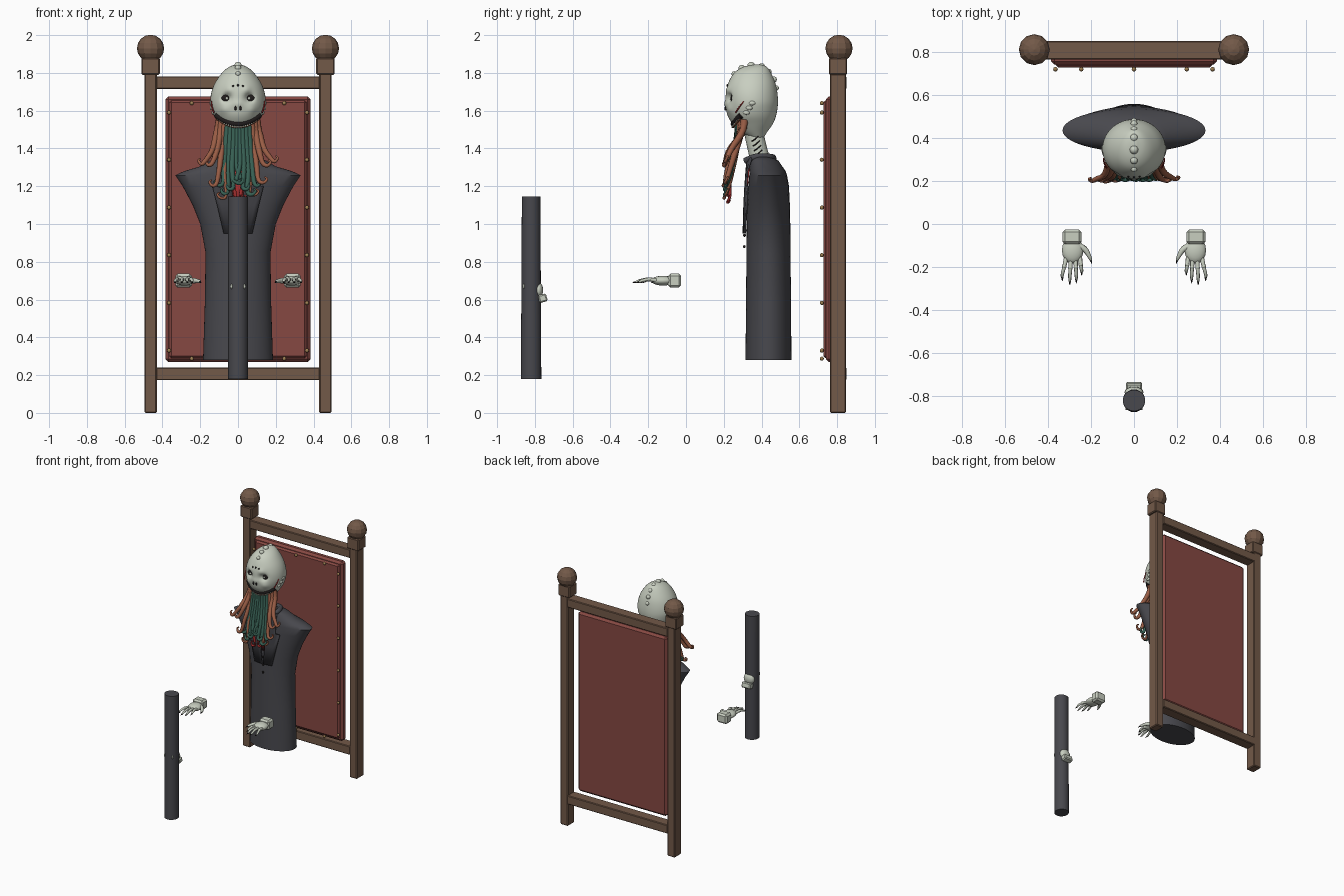
import bpy, bmesh, math, random
from mathutils import Vector, Matrix

if "Cube" in bpy.data.objects:
    bpy.data.objects.remove(bpy.data.objects["Cube"])
random.seed(4)

def mat(name, r, g, b):
    m = bpy.data.materials.new(name)
    m.diffuse_color = (r, g, b, 1)
    m.use_nodes = True
    m.node_tree.nodes["Principled BSDF"].inputs["Base Color"].default_value = m.diffuse_color
    return m
WOOD = mat("wood", .17, .10, .065)
RED = mat("red_leather", .24, .065, .055)
BRASS = mat("brass", .35, .22, .09)
CLOTH = mat("dark_cloth", .065, .065, .075)
TRIM = mat("trim_cloth", .05, .05, .058)
SKIN = mat("pale_skin", .58, .62, .53)
DARK = mat("near_black", .015, .012, .012)
ORANGE = mat("orange_flesh", .32, .11, .06)
GREEN = mat("green_flesh", .04, .12, .09)
CRIMSON = mat("crimson", .40, .03, .03)

def finish(bm, name, m, smooth=True, angle=35):
    bmesh.ops.recalc_face_normals(bm, faces=bm.faces)
    me = bpy.data.meshes.new(name)
    bm.to_mesh(me)
    bm.free()
    ob = bpy.data.objects.new(name, me)
    bpy.context.collection.objects.link(ob)
    me.materials.append(m)
    if smooth:
        bpy.ops.object.select_all(action='DESELECT')
        ob.select_set(True)
        bpy.context.view_layer.objects.active = ob
        bpy.ops.object.shade_smooth_by_angle(angle=math.radians(angle))
    return ob

def box(name, c, s, m, bevel=0.0, rx=0.0):
    bm = bmesh.new()
    bmesh.ops.create_cube(bm, size=1, matrix=Matrix.Translation(c) @ Matrix.Rotation(rx, 4, 'X') @ Matrix.Diagonal((*s, 1)))
    if bevel:
        bmesh.ops.bevel(bm, geom=bm.edges[:], offset=bevel, segments=1, affect='EDGES')
    return finish(bm, name, m, False)

def ball(name, c, r, m, seg=16, rings=10, smooth=True):
    r = (r, r, r) if isinstance(r, (int, float)) else r
    bm = bmesh.new()
    bmesh.ops.create_uvsphere(bm, u_segments=seg, v_segments=rings, radius=1,
                              matrix=Matrix.Translation(c) @ Matrix.Diagonal((*r, 1)))
    return finish(bm, name, m, smooth, 60)

def skin_rings(bm, rings):
    n = len(rings[0])
    vs = [[bm.verts.new(p) for p in r] for r in rings]
    for a, b in zip(vs, vs[1:]):
        for i in range(n):
            bm.faces.new((a[i], a[(i + 1) % n], b[(i + 1) % n], b[i]))
    bm.faces.new(vs[0])
    bm.faces.new(vs[-1])

def spline(pts, t):
    # Catmull-Rom sample of a list of tuples, t in 0..1
    k = min(int(t * (len(pts) - 1)), len(pts) - 2)
    u = t * (len(pts) - 1) - k
    p = [Vector(pts[max(0, min(len(pts) - 1, k + j))]) for j in (-1, 0, 1, 2)]
    return .5 * (2 * p[1] + (p[2] - p[0]) * u + (2 * p[0] - 5 * p[1] + 4 * p[2] - p[3]) * u * u
                 + (3 * p[1] - p[0] - 3 * p[2] + p[3]) * u ** 3)

def tube(name, pts, r0, r1, m, steps=18, sides=8):
    bm = bmesh.new()
    rings = []
    for i in range(steps + 1):
        t = i / steps
        c = spline(pts, t)
        d = (spline(pts, min(1, t + .02)) - spline(pts, max(0, t - .02))).normalized()
        q = Vector((0, 0, 1)).rotation_difference(d)
        r = r0 + (r1 - r0) * t
        rings.append([c + q @ Vector((r * math.cos(a), r * math.sin(a), 0))
                      for a in (j * math.tau / sides for j in range(sides))])
    skin_rings(bm, rings)
    return finish(bm, name, m, True, 50)

def section(prof, z):
    # linear lookup of (half width, front y, back y) at height z
    for a, b in zip(prof, prof[1:]):
        if a[0] <= z <= b[0]:
            u = (z - a[0]) / (b[0] - a[0])
            return [a[i] + (b[i] - a[i]) * u for i in (1, 2, 3)]
    return prof[-1][1:]

def front(prof, x, z):
    w, f, b = section(prof, z)
    return (f + b) / 2 - (b - f) / 2 * math.sqrt(max(0, 1 - (x / w) ** 2))

def ring(z, w, f, b, n):
    return [Vector((w * math.cos(a), (f + b) / 2 + (b - f) / 2 * math.sin(a), z))
            for a in (i * math.tau / n for i in range(n))]

# chair back frame, padded panel and studs
for s in (-1, 1):
    box("frame_post", (s * .463, .805, .93), (.066, .085, 1.86), WOOD, .006)
    box("post_collar", (s * .463, .805, 1.835), (.098, .095, .09), WOOD, .006)
    ball("post_finial", (s * .463, .81, 1.93), .072, WOOD, 12, 8, False)
for z in (.207, 1.748):
    box("frame_rail", (0, .807, z), (.87, .085, .068), WOOD, .005)
box("back_panel", (0, .768, .972), (.77, .056, 1.405), RED, .016)
box("panel_cushion", (0, .742, .972), (.73, .03, 1.365), RED, .012)
studs = [(s * .365, z) for s in (-1, 1) for z in (.33, .582, .835, 1.087, 1.34, 1.59)]
studs += [(x, z) for x in (-.245, 0, .245) for z in (.287, 1.64)]
for x, z in studs:
    ball("panel_stud", (x, .719, z), .011, BRASS, 8, 6)

# coat body
COAT = [(.28, .185, .315, .558), (.6, .175, .318, .556), (.85, .172, .32, .553), (1.0, .20, .322, .552),
        (1.1, .24, .325, .55), (1.2, .293, .33, .545), (1.258, .332, .335, .535), (1.28, .285, .335, .527),
        (1.305, .20, .335, .51), (1.335, .15, .335, .49), (1.355, .10, .335, .455)]
bm = bmesh.new()
skin_rings(bm, [ring(*p, 48) for p in COAT])
finish(bm, "coat_body", CLOTH, True, 40)

def cloth_strip(name, rows, m, off):
    # rows of (z, inner x, outer x) laid on the coat front
    bm = bmesh.new()
    grid = []
    for z, xa, xb in rows:
        xs = [xa + (xb - xa) * i / 4 for i in range(5)]
        grid.append([bm.verts.new((x, front(COAT, x, z) - off, z)) for x in xs])
    for a, b in zip(grid, grid[1:]):
        for i in range(4):
            bm.faces.new((a[i], a[i + 1], b[i + 1], b[i]))
    ob = finish(bm, name, m)
    ob.modifiers.new("thick", 'SOLIDIFY').thickness = .01
    ob.modifiers["thick"].offset = 0
for s in (-1, 1):
    cloth_strip("lapel", [(.95, s * .005, s * .075), (1.1, s * .02, s * .11), (1.2, s * .035, s * .135),
                          (1.205, s * .035, s * .10), (1.28, s * .05, s * .10), (1.35, s * .055, s * .095)], TRIM, .017)
    tube("collar_side", [(s * .05, .315, 1.335), (s * .085, .37, 1.355), (s * .06, .44, 1.355), (0, .462, 1.35)],
         .018, .018, CLOTH)
cloth_strip("shirt_front", [(1.05, -.02, .02), (1.2, -.045, .045), (1.345, -.06, .06)], CRIMSON, .008)
for z in (.88, .94, 1.0, 1.06):
    ball("coat_button", (0, front(COAT, 0, z) - .012, z), .008, DARK, 8, 6)

# neck with gill slits
tube("neck", [(0, .395, 1.33), (0, .375, 1.41), (0, .355, 1.50)], .052, .05, SKIN, 6, 16)
for s in (-1, 1):
    for i in range(4):
        y, z = .385 - i * .006, 1.375 + i * .025
        tube("gill_slit", [(s * .05, y - .02, z - .012), (s * .052, y, z), (s * .05, y + .018, z + .016)], .004, .003, DARK, 4, 5)

# head, dented at the eyes and raised at the nose and cheeks
HEAD = [(1.455, .045, .34, .41), (1.49, .072, .285, .432), (1.53, .10, .247, .46), (1.57, .126, .222, .476),
        (1.61, .141, .212, .484), (1.65, .147, .210, .487), (1.70, .140, .212, .483), (1.75, .12, .225, .472),
        (1.80, .085, .255, .45), (1.83, .05, .30, .43), (1.845, .012, .36, .40)]
bumps = [(.06, 1.668, .024, .034), (.045, 1.712, .022, -.008), (0, 1.635, .02, -.008), (.075, 1.605, .025, -.008)]
bm = bmesh.new()
rings = []
for i in range(49):
    r = ring(*spline(HEAD, i / 48), 64)
    for v in r:
        if v.y < .34:
            v.y += sum(h * math.exp(-((abs(v.x) - x) ** 2 + (v.z - z) ** 2) / w ** 2 * 1.3) for x, z, w, h in bumps)
    rings.append(r)
skin_rings(bm, rings)
finish(bm, "head", SKIN, True, 60)
for y, z, r in ((.255, 1.795, .014), (.295, 1.825, .017), (.345, 1.838, .02), (.40, 1.832, .019), (.437, 1.805, .017),
                (.465, 1.765, .016), (.478, 1.72, .014)):
    ball("crest_bump", (0, y, z), r, SKIN)

# face
for s in (-1, 1):
    ball("eye_socket", (s * .061, front(HEAD, .061, 1.665) + .026, 1.665), (.029, .012, .025), DARK)
    ball("eye", (s * .059, front(HEAD, .059, 1.665) + .017, 1.665), .008, SKIN, 10, 8)
    ball("nostril", (s * .013, front(HEAD, .013, 1.612) - .003, 1.612), (.006, .006, .013), DARK, 8, 6)
    for z, y in ((1.59, .31), (1.615, .325), (1.64, .34)):
        ball("cheek_fin", (s * (section(HEAD, z)[0] - .001), y + .01, z), (.008, .018, .012), SKIN, 10, 6)
    tube("cheek_scar", [(s * .128, .262, 1.59), (s * .138, .283, 1.62), (s * .141, .305, 1.65)], .005, .003, CRIMSON, 6, 6)
for x in (-.026, 0, .026):
    ball("brow_spot", (x, front(HEAD, x, 1.73) - .001, 1.73 + .004 * (x == 0)), (.006, .005, .007), DARK, 8, 6)
grin = lambda x: 1.53 + 3.6 * x * x
mouth = [(x, front(HEAD, x, grin(x)) + .006, grin(x)) for x in (i * .0125 for i in range(-9, 10))]
tube("mouth", mouth, .017, .017, DARK, 40, 8)
for sz in (-1, 1):
    pts = [(x, y - .004, z + sz * .017) for x, y, z in mouth]
    tube("lip", pts, .006, .006, ORANGE if sz < 0 else SKIN, 40, 6)
    bm = bmesh.new()
    for i in range(20):
        x, y, z = spline(pts, .03 + .94 * i / 19)
        bmesh.ops.create_cone(bm, segments=5, radius1=.005, radius2=.0005, depth=.02, cap_ends=True,
                              matrix=Matrix.Translation((x, y - .006, z - sz * .008)) @ Matrix.Rotation(math.pi * (sz > 0), 4, 'X'))
    finish(bm, "teeth", SKIN, False)

# beard of tentacles: start x, tip x, tip z, radius, colour
beard = [(.098, .195, 1.33, .021, ORANGE), (.085, .155, 1.32, .022, ORANGE), (.072, .135, 1.22, .02, ORANGE),
         (.055, .105, 1.20, .02, GREEN), (.04, .075, 1.16, .021, GREEN), (.022, .045, 1.19, .02, GREEN),
         (.03, .03, 1.13, .014, CRIMSON), (.06, .09, 1.15, .014, ORANGE), (.008, .012, 1.22, .018, GREEN)]
for s in (-1, 1):
    for x0, x1, z1, r, m in beard:
        j = random.uniform(-.012, .012)
        z0 = grin(x0) - .015
        y0 = front(HEAD, x0, z0) + .015
        y1 = .212 + .02 * (m is CRIMSON) + j * .6
        zz = z1 + j
        d = .018 + .01 * random.random()
        tube("beard_tentacle", [(s * x0, y0, z0), (s * (x0 * .85 + x1 * .15), y0 - .012, z0 - (z0 - zz) * .3),
                                (s * (x0 * .6 + x1 * .4), .235 + j, z0 - (z0 - zz) * .7), (s * (x1 - d), y1, zz + .008),
                                (s * x1, y1 - .008, zz - .006), (s * (x1 + d * .7), y1, zz + .012),
                                (s * (x1 + d * .2), y1 + .006, zz + .024)], r, .004, m, 28, 8)

# floating hands
for s in (-1, 1):
    P = lambda x, y, z: (s * x, y, z)
    box("wrist_stub", P(.288, -.06, .70), (.088, .068, .074), SKIN, .012)
    ball("palm", P(.285, -.122, .70), (.05, .062, .026), SKIN)
    for x0, x1, tip in ((.252, .243, -.24), (.272, .268, -.275), (.293, .298, -.283), (.314, .333, -.265)):
        L = tip + .16
        pts = [P(x0, -.15, .70), P((x0 + x1) / 2, -.16 + L * .35, .707), P(x1, -.16 + L * .7, .70), P(x1, tip + .018, .692)]
        tube("finger", pts, .011, .006, SKIN, 10, 8)
        ball("knuckle", pts[1], .011, SKIN, 8, 6)
        tube("claw", [pts[3], P(x1, tip + .008, .692), P(x1, tip, .688)], .006, .001, DARK, 4, 6)
    tube("thumb", [P(.262, -.10, .70), P(.228, -.118, .70), P(.208, -.15, .697), P(.20, -.168, .693)], .018, .006, SKIN, 10, 8)
    tube("thumb_claw", [P(.20, -.168, .693), P(.198, -.176, .692), P(.196, -.185, .69)], .006, .001, DARK, 4, 6)

# separate sleeve with the hand inside it
bm = bmesh.new()
skin_rings(bm, [ring(z, .052, -.82 - r, -.82 + r, 24) for z, r in ((.18, .054), (1.145, .049))])
finish(bm, "sleeve", CLOTH)
ball("sleeve_palm", (0, -.782, .65), (.044, .026, .042), SKIN)
box("sleeve_wrist", (0, -.758, .607), (.075, .044, .042), SKIN, .007, math.radians(15))
for s in (-1, 1):
    ball("sleeve_fingertip", (s * .034, -.859, .67), (.006, .006, .014), SKIN, 8, 6)
